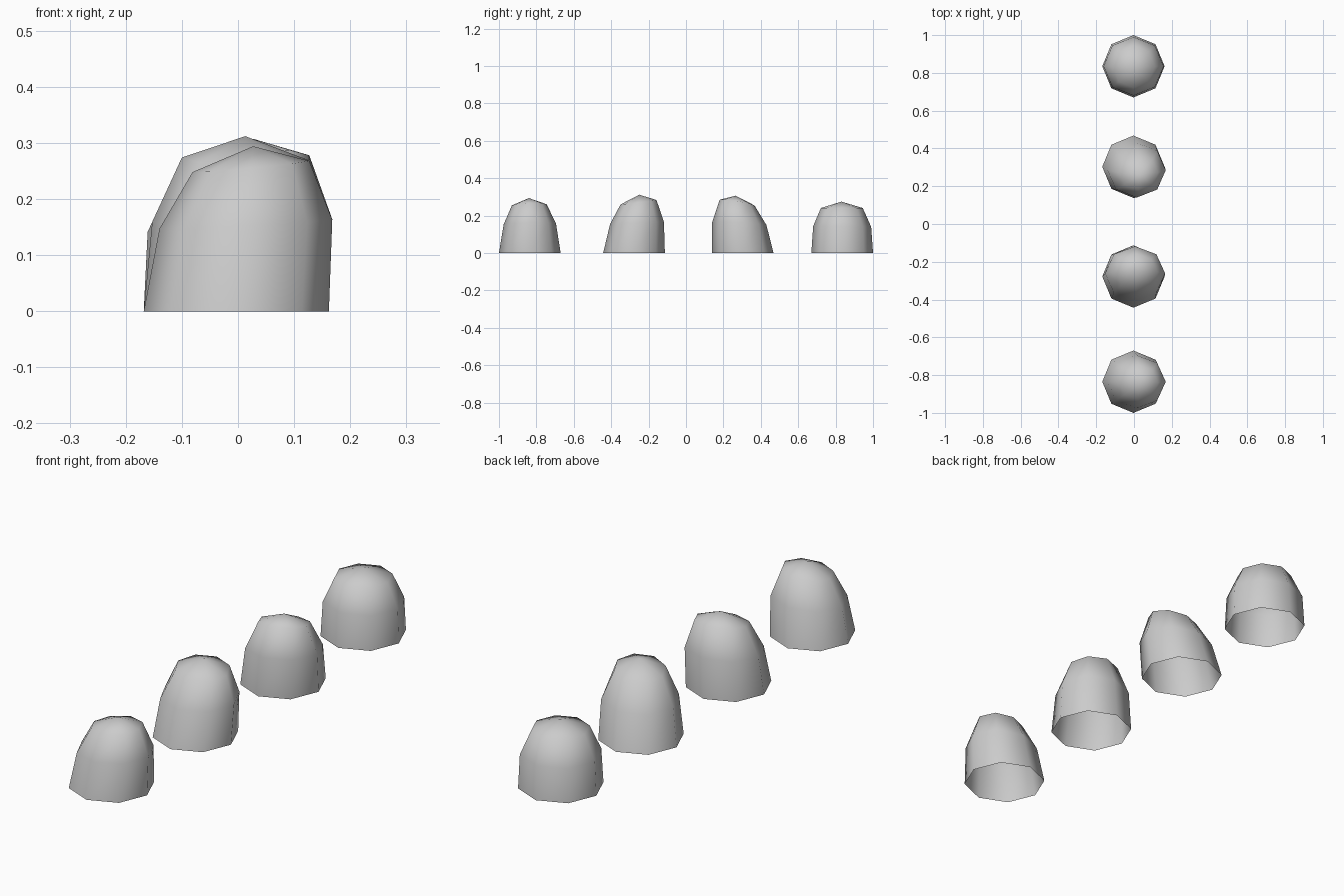
import bpy, bmesh, math

if "Cube" in bpy.data.objects:
    bpy.data.objects.remove(bpy.data.objects["Cube"])

SIDES = 8


def dome(name, cy, rings, apex):
    """Open-bottomed leaning dome. Ring: x, y offset, z, x radius, y radius, x tilt, y tilt."""
    bm = bmesh.new()
    loops = []
    for x, y, z, rx, ry, tx, ty in rings:
        loop = []
        for i in range(SIDES):
            a = 2 * math.pi * i / SIDES
            c, s = math.cos(a), math.sin(a)
            loop.append(bm.verts.new((x + rx * c, cy + y + ry * s, z + tx * c + ty * s)))
        loops.append(loop)
    tip = bm.verts.new((apex[0], cy + apex[1], apex[2]))
    for i in range(SIDES):
        j = (i + 1) % SIDES
        for lo, hi in zip(loops, loops[1:]):
            bm.faces.new((lo[i], lo[j], hi[j], hi[i]))
        bm.faces.new((loops[-1][i], loops[-1][j], tip))
    for f in bm.faces:
        f.smooth = True
    me = bpy.data.meshes.new(name)
    bm.to_mesh(me)
    bm.free()
    ob = bpy.data.objects.new(name, me)
    bpy.context.collection.objects.link(ob)


base = (-0.003, 0, 0, 0.165, 0.165, 0, 0)

# Front stud, leaning to the right
dome("stud_front", -0.835,
     [base, (0.014, 0, 0.155, 0.154, 0.14, 0.008, 0.002),
      (0.023, -0.003, 0.258, 0.104, 0.093, 0.01, 0.003)], (0.027, -0.005, 0.294))
# Second stud, leaning back
dome("stud_mid_front", -0.278,
     [base, (0.006, 0.016, 0.161, 0.159, 0.144, 0.002, 0.006),
      (0.012, 0.024, 0.272, 0.112, 0.096, -0.002, 0.012)], (0.013, 0.028, 0.312))
# Third stud, leaning forward and right
dome("stud_mid_back", 0.303,
     [base, (0.014, -0.018, 0.158, 0.154, 0.145, 0.006, -0.008),
      (0.023, -0.03, 0.27, 0.104, 0.093, 0.008, -0.015)], (0.028, -0.038, 0.307))
# Rear stud, short and upright
dome("stud_back", 0.835,
     [base, (-0.002, 0, 0.142, 0.159, 0.155, 0, -0.002),
      (-0.001, -0.002, 0.241, 0.112, 0.112, 0, 0)], (0, -0.004, 0.275))
